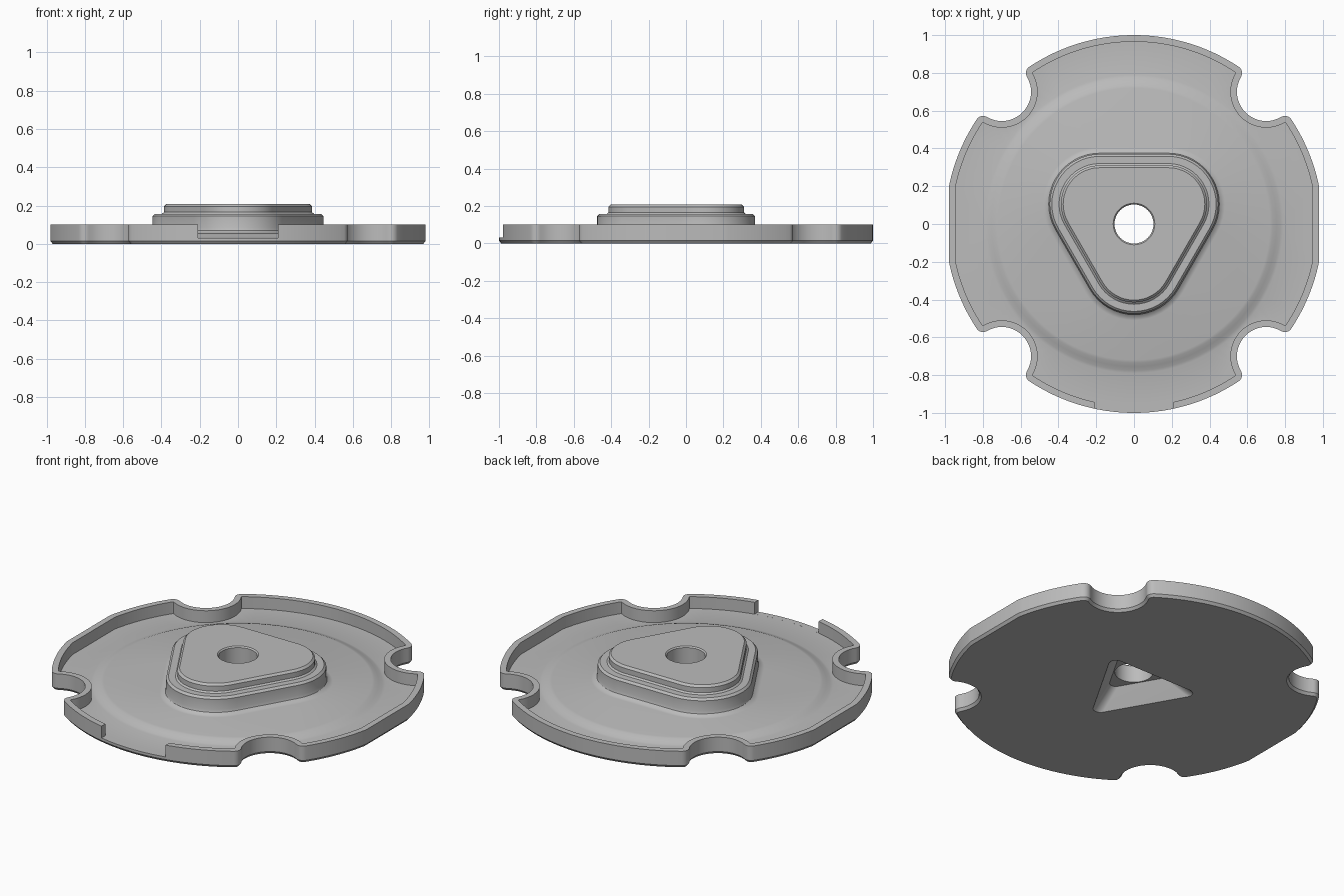
import bpy, bmesh
from math import acos, atan2, cos, sin, pi, radians
from mathutils import Vector

cube = bpy.data.objects.get("Cube")
if cube:
    bpy.data.objects.remove(cube)

gray = bpy.data.materials.new("plain_gray")
gray.use_nodes = True
gray.diffuse_color = (0.5, 0.5, 0.5, 1)
gray.node_tree.nodes["Principled BSDF"].inputs["Base Color"].default_value = (0.5, 0.5, 0.5, 1)

bm = bmesh.new()


def arc(c, r, a0, a1, n):
    """Points along an arc, without its end point."""
    return [(c[0] + r * cos(a0 + (a1 - a0) * i / n),
             c[1] + r * sin(a0 + (a1 - a0) * i / n)) for i in range(n)]


def angle(a, b):
    return atan2(b[1] - a[1], b[0] - a[0])


def outline(t, z):
    """Notched disc with flattened sides, offset inward by t."""
    R, notch_r, lip_r = 1 - t, 0.155 + t, 0.04 - t
    notch = (0.7, 0.7)
    D, L, S = Vector(notch).length, 0.96, 0.195
    a = acos((L * L + D * D - S * S) / (2 * L * D))
    lo, hi = pi / 4 - a, pi / 4 + a
    f1 = (L * cos(lo), L * sin(lo))
    f2 = (L * cos(hi), L * sin(hi))
    q = arc((0, 0), R, acos((0.98 - t) / R), lo, 14)
    q += arc(f1, lip_r, lo, angle(f1, notch), 8)
    q += arc(notch, notch_r, angle(notch, f1) + 2 * pi, angle(notch, f2), 20)
    q += arc(f2, lip_r, angle(f2, notch), hi, 8)
    q += arc((0, 0), R, hi, pi / 2, 20) + [(0, R)]
    half = q + [(-x, y) for x, y in reversed(q[:-1])]
    return ring(half + [(-x, -y) for x, y in half], z)


def triangle(d, r, z):
    """Rounded triangle pointing to the front."""
    pts = []
    for k in range(3):
        m = -pi / 2 + k * 2 * pi / 3
        pts += arc((d * cos(m), d * sin(m)), r, m - pi / 3, m + pi / 3, 16)
        e = m + pi / 3
        pts.append((d * cos(m) + r * cos(e), d * sin(m) + r * sin(e)))
    return ring(pts, z)


def circle(r, z):
    return ring(arc((0, 0), r, 0, 2 * pi, 96), z)


def ring(pts, z):
    return [bm.verts.new((x, y, z)) for x, y in pts]


def loft(rings):
    for a, b in zip(rings, rings[1:]):
        for i in range(len(a)):
            j = (i + 1) % len(a)
            bm.faces.new((a[i], a[j], b[j], b[i]))
    return rings[0], rings[-1]


def fill(a, b):
    """Flat face between an outer and an inner ring."""
    edges = [bm.edges.get((r[i - 1], r[i])) for r in (a, b) for i in range(len(r))]
    bmesh.ops.triangle_fill(bm, edges=edges, use_beauty=True, normal=(0, 0, 1))


# Outer wall, raised rim and its inner side
FLOOR = 0.03
base, floor_edge = loft([outline(t, z) for t, z in (
    (0.012, 0), (0, 0.015), (0, 0.1), (0.035, 0.1), (0.035, FLOOR))])

# Gentle round step in the floor
dish_out, dish_in = loft([circle(r, z) for r, z in (
    (0.79, FLOOR), (0.775, 0.034), (0.755, 0.0425), (0.735, 0.051), (0.72, 0.055))])

# Two-step triangular boss
boss_base, boss_top = loft([triangle(0.21, r, z) for r, z in (
    (0.3, 0.055), (0.284, 0.059), (0.27, 0.07), (0.265, 0.085), (0.265, 0.145),
    (0.253, 0.157), (0.215, 0.157), (0.205, 0.165), (0.205, 0.195), (0.193, 0.207))])

# Centre hole and tapered recess underneath
hole_top, hole_low = loft([circle(r, z) for r, z in (
    (0.11, 0.207), (0.103, 0.2), (0.103, 0.1))])
recess_top, recess_low = loft([triangle(d, r, z) for d, r, z in (
    (0.15, 0.035, 0.1), (0.28, 0.04, 0))])

fill(floor_edge, dish_out)
fill(dish_in, boss_base)
fill(boss_top, hole_top)
fill(recess_top, hole_low)
fill(base, recess_low)
bmesh.ops.recalc_face_normals(bm, faces=bm.faces[:])

mesh = bpy.data.meshes.new("notched_cover")
bm.to_mesh(mesh)
bm.free()
cover = bpy.data.objects.new("notched_cover", mesh)
bpy.context.collection.objects.link(cover)
mesh.materials.append(gray)

# Gap in the front of the rim
bpy.ops.mesh.primitive_cube_add(size=1, location=(0, -1, FLOOR + 0.1002))
cutter = bpy.context.object
cutter.name = "rim_gap_cutter"
cutter.scale = (0.42, 0.16, 0.2)
cutter.hide_render = True
cutter.data.materials.append(gray)
gap = cover.modifiers.new("rim_gap", 'BOOLEAN')
gap.operation = 'DIFFERENCE'
gap.solver = 'EXACT'
gap.object = cutter

bpy.ops.object.select_all(action='DESELECT')
cover.select_set(True)
bpy.context.view_layer.objects.active = cover
bpy.ops.object.modifier_apply(modifier=gap.name)
bpy.data.objects.remove(cutter)
bpy.ops.object.shade_smooth_by_angle(angle=radians(30))
